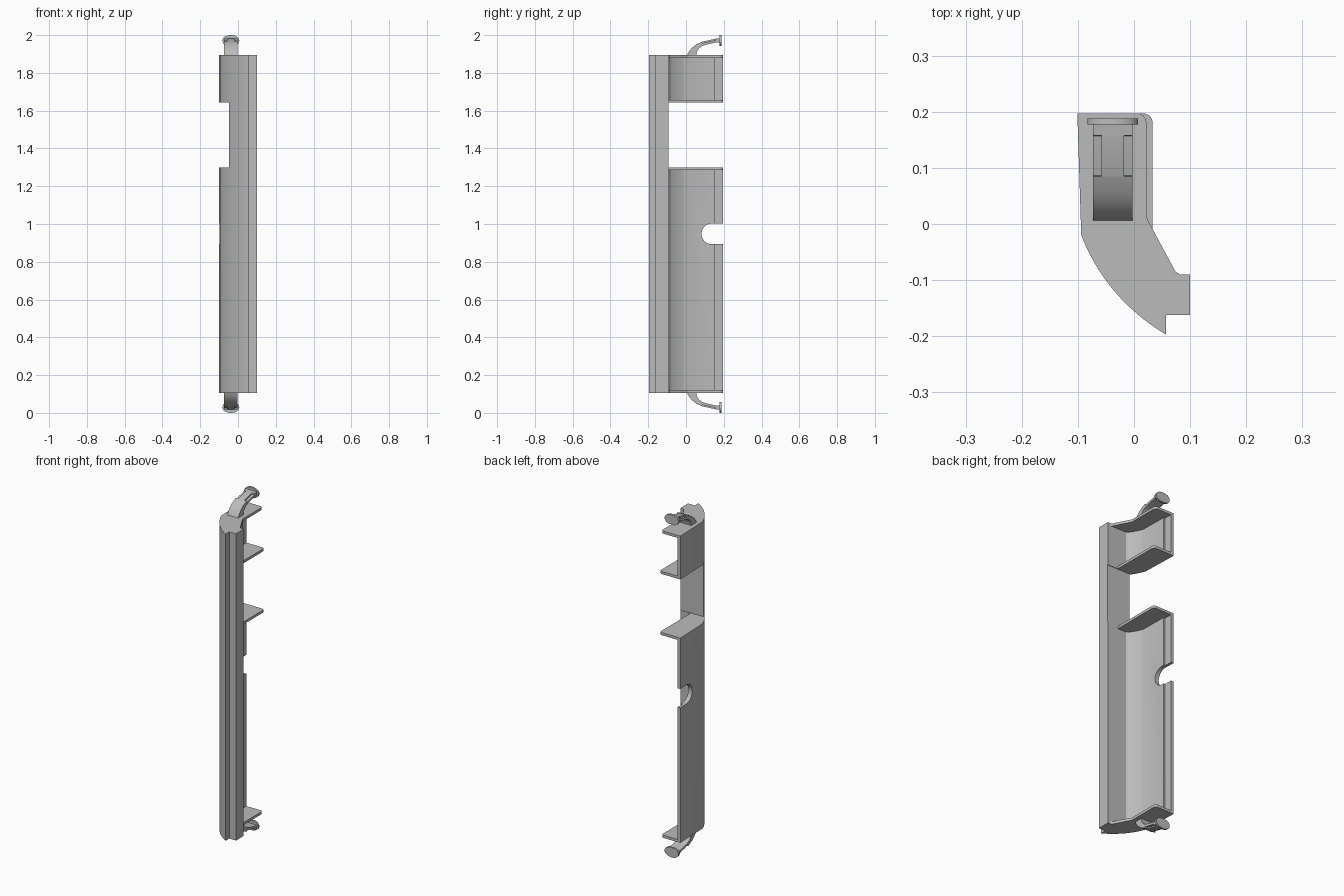
import bpy, bmesh
from math import sin, cos, pi
from mathutils import Vector

cube = bpy.data.objects.get("Cube")
if cube:
    bpy.data.objects.remove(cube, do_unlink=True)

grey = bpy.data.materials.new("plain_grey")
grey.use_nodes = True
grey.diffuse_color = (0.5, 0.5, 0.5, 1)
grey.node_tree.nodes["Principled BSDF"].inputs["Base Color"].default_value = (0.5, 0.5, 0.5, 1)

Z0, Z1 = 0.105, 1.895      # body bottom and top
WIN0, WIN1 = 1.30, 1.642   # window bottom and top
BACK = 0.197
WALL = 0.025               # wall thickness


def prism(name, pts, lo, hi, axis="z", flip=False):
    """Extrude a 2D outline between lo and hi along an axis; flip mirrors it top to bottom."""
    place = {"z": lambda a, b, h: (a, b, h),
             "x": lambda a, b, h: (h, a, b),
             "y": lambda a, b, h: (a, h, b)}[axis]
    bm = bmesh.new()
    rings = []
    for h in (lo, hi):
        ring = [Vector(place(a, b, h)) for a, b in pts]
        if flip:
            for v in ring:
                v.z = 2 - v.z
        rings.append([bm.verts.new(v) for v in ring])
    n = len(pts)
    bm.faces.new(rings[0])
    bm.faces.new(rings[1])
    for i in range(n):
        j = (i + 1) % n
        bm.faces.new((rings[0][i], rings[0][j], rings[1][j], rings[1][i]))
    bmesh.ops.recalc_face_normals(bm, faces=bm.faces)
    mesh = bpy.data.meshes.new(name)
    bm.to_mesh(mesh)
    bm.free()
    mesh.materials.append(grey)
    obj = bpy.data.objects.new(name, mesh)
    bpy.context.collection.objects.link(obj)
    return obj


def activate(obj):
    bpy.ops.object.select_all(action="DESELECT")
    obj.select_set(True)
    bpy.context.view_layer.objects.active = obj


def cut(obj, cutter):
    activate(obj)
    mod = obj.modifiers.new("cut", "BOOLEAN")
    mod.operation = "DIFFERENCE"
    mod.solver = "EXACT"
    mod.object = cutter
    bpy.ops.object.modifier_apply(modifier=mod.name)
    bpy.data.objects.remove(cutter, do_unlink=True)


def smooth(obj):
    activate(obj)
    bpy.ops.object.shade_smooth_by_angle(angle=0.5)


# Curved outer face, with an optional inward offset
A, B, C = Vector((-0.094, -0.02)), Vector((-0.05, -0.1325)), Vector((0.057, -0.197))


def bow(t, inset=0.0):
    p = A * (1 - t) ** 2 + B * 2 * t * (1 - t) + C * t * t
    d = ((B - A) * (1 - t) + (C - B) * t).normalized()
    return tuple(p + Vector((-d.y, d.x)) * inset)


N = 24
outer = [bow(i / N) for i in range(N + 1)]
inner = [p for p in (bow(i / N, WALL) for i in range(N)) if p[1] > -0.088]
post = [(0.057, -0.162), (0.1, -0.162), (0.1, -0.09), (-0.02, -0.09)]

# Body: front post and curved wall with a rebated rear edge
body = prism("body_shell", [(-0.101, BACK)] + outer + post + inner[::-1]
             + [(-0.074, 0.15), (-0.083, 0.15), (-0.084, BACK)], Z0, Z1)
cut(body, prism("window_cutter", [(-0.3, -0.15), (-0.048, -0.15), (-0.048, -0.093),
                                  (0.3, -0.093), (0.3, 0.4), (-0.3, 0.4)], WIN0, WIN1))
slot = [(0.137 - 0.055 * sin(pi * i / 16), 0.948 + 0.055 * cos(pi * i / 16)) for i in range(17)]
cut(body, prism("slot_cutter", [(0.3, 1.003)] + slot + [(0.3, 0.893)], -0.3, 0.0, "x"))
smooth(body)


# Cross plates: shaped ones close the ends, straight ones frame the window
def plate(name, z, edge, side):
    corner = [(edge - 0.016 + 0.016 * cos(a * pi / 12), BACK - 0.016 + 0.016 * sin(a * pi / 12))
              for a in range(7)]
    prism(name, [(-0.101, BACK)] + side + corner, z, z + 0.015)


end_side = outer + post[:3] + [(0.082, -0.09), (0.074, -0.085), (0.024, 0.008), (0.022, 0.016)]
window_side = [p for p in outer if p[1] > -0.093] + [(-0.048, -0.093), (0.033, -0.093)]
plate("top_plate", Z1 - 0.015, 0.022, end_side)
plate("bottom_plate", Z0, 0.022, end_side)
plate("window_top_plate", WIN1, 0.033, window_side)
plate("window_bottom_plate", WIN0 - 0.015, 0.033, window_side)

# Hooked clips at both ends
X = -0.038
under = [(0.182, 1.962), (0.155, 1.96), (0.11, 1.95), (0.085, 1.942), (0.068, 1.93),
         (0.057, 1.912), (0.054, 1.885)]
top_rear = [(0.002, 1.885), (0.012, 1.908), (0.03, 1.932), (0.055, 1.951), (0.085, 1.965)]
top_front = [(0.158, 1.981), (0.182, 1.984)]
recess = [(0.086, 1.957), (0.12, 1.966), (0.157, 1.973)]
head = ([(X + 0.045 * cos(pi * i / 16), 1.972 + 0.028 * sin(pi * i / 16)) for i in range(17)]
        + [(X - 0.043, 1.96), (X - 0.034, 1.949), (X - 0.02, 1.943),
           (X + 0.02, 1.943), (X + 0.034, 1.949), (X + 0.043, 1.96)])

for end, flip in (("top", False), ("bottom", True)):
    smooth(prism(end + "_clip_arm", top_rear + recess + top_front + under,
                 X - 0.035, X + 0.035, "x", flip))
    smooth(prism(end + "_clip_rib", top_rear + top_front + under,
                 X - 0.02, X + 0.02, "x", flip))
    smooth(prism(end + "_clip_head", head, 0.177, 0.188, "y", flip))
